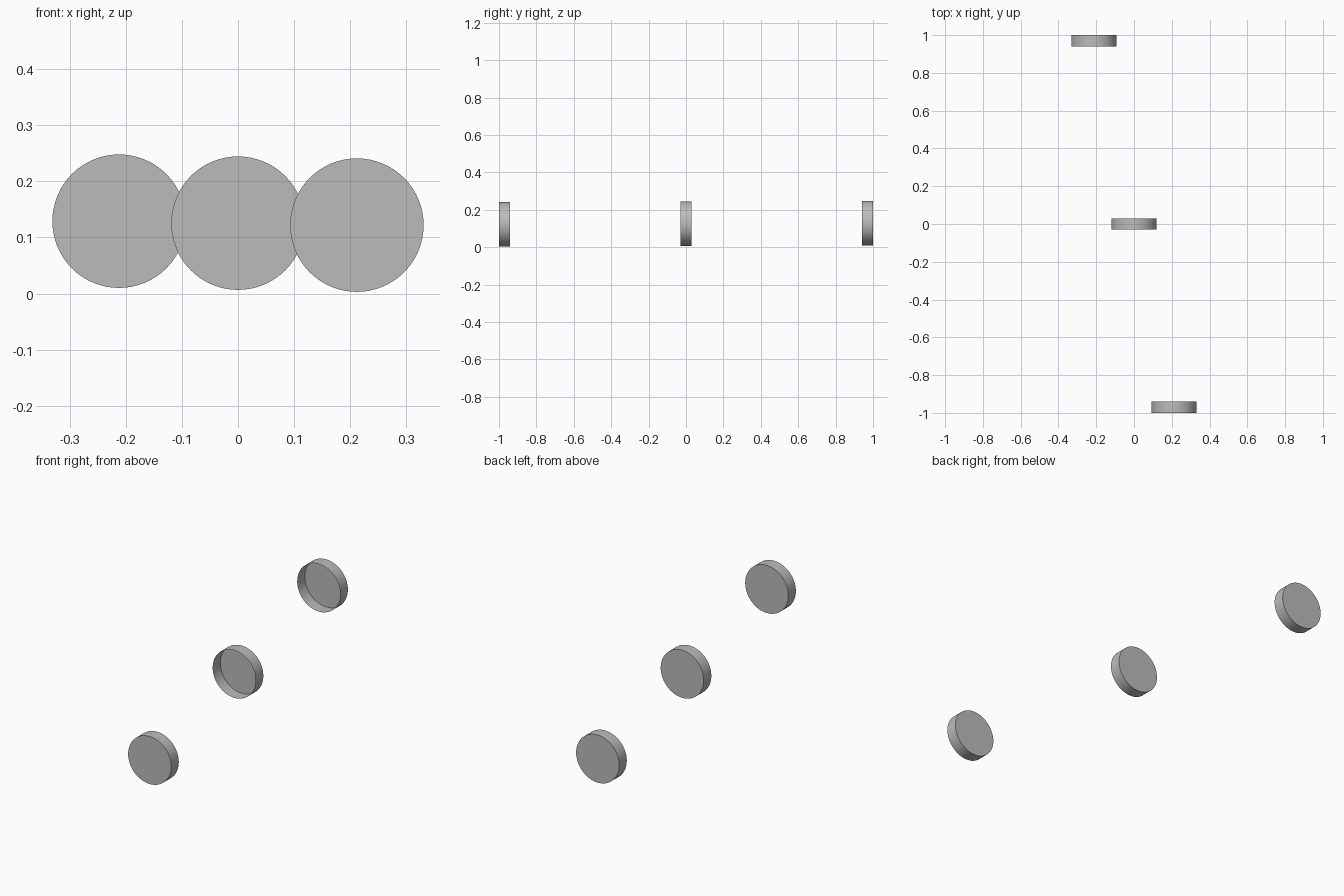
import bpy
import bmesh
import math

if "Cube" in bpy.data.objects:
    bpy.data.objects.remove(bpy.data.objects["Cube"])

R = 0.119      # disc radius
T = 0.06       # disc thickness
SIDES = 64

grey = bpy.data.materials.new("plain grey")
grey.diffuse_color = (0.5, 0.5, 0.5, 1.0)
grey.use_nodes = True
grey.node_tree.nodes["Principled BSDF"].inputs["Base Color"].default_value = grey.diffuse_color


def disc(name, x, y, z, front_cap):
    """Short drum with its axis along y; the back is capped, the front optionally."""
    bm = bmesh.new()
    rings = []
    for yy in (-T / 2, T / 2):
        rings.append([bm.verts.new((R * math.cos(2 * math.pi * i / SIDES), yy,
                                    R * math.sin(2 * math.pi * i / SIDES)))
                      for i in range(SIDES)])
    front, back = rings
    for i in range(SIDES):
        j = (i + 1) % SIDES
        bm.faces.new((front[i], back[i], back[j], front[j]))
    bm.faces.new(back[::-1])
    if front_cap:
        bm.faces.new(front)
    bm.normal_update()
    # make the normals point outwards
    for f in bm.faces:
        c = f.calc_center_median()
        if f.normal.dot(c) < 0:
            f.normal_flip()
    me = bpy.data.meshes.new(name)
    bm.to_mesh(me)
    bm.free()
    me.materials.append(grey)
    ob = bpy.data.objects.new(name, me)
    ob.location = (x, y, z)
    bpy.context.collection.objects.link(ob)
    bpy.ops.object.select_all(action='DESELECT')
    ob.select_set(True)
    bpy.context.view_layer.objects.active = ob
    bpy.ops.object.shade_smooth_by_angle(angle=math.radians(30))
    return ob


# closed disc at the front, two open-fronted cups behind it
disc("front_disc", 0.212, -0.97, 0.122, True)
disc("middle_cup", 0.0, 0.0, 0.1255, False)
disc("back_cup", -0.212, 0.97, 0.129, False)
